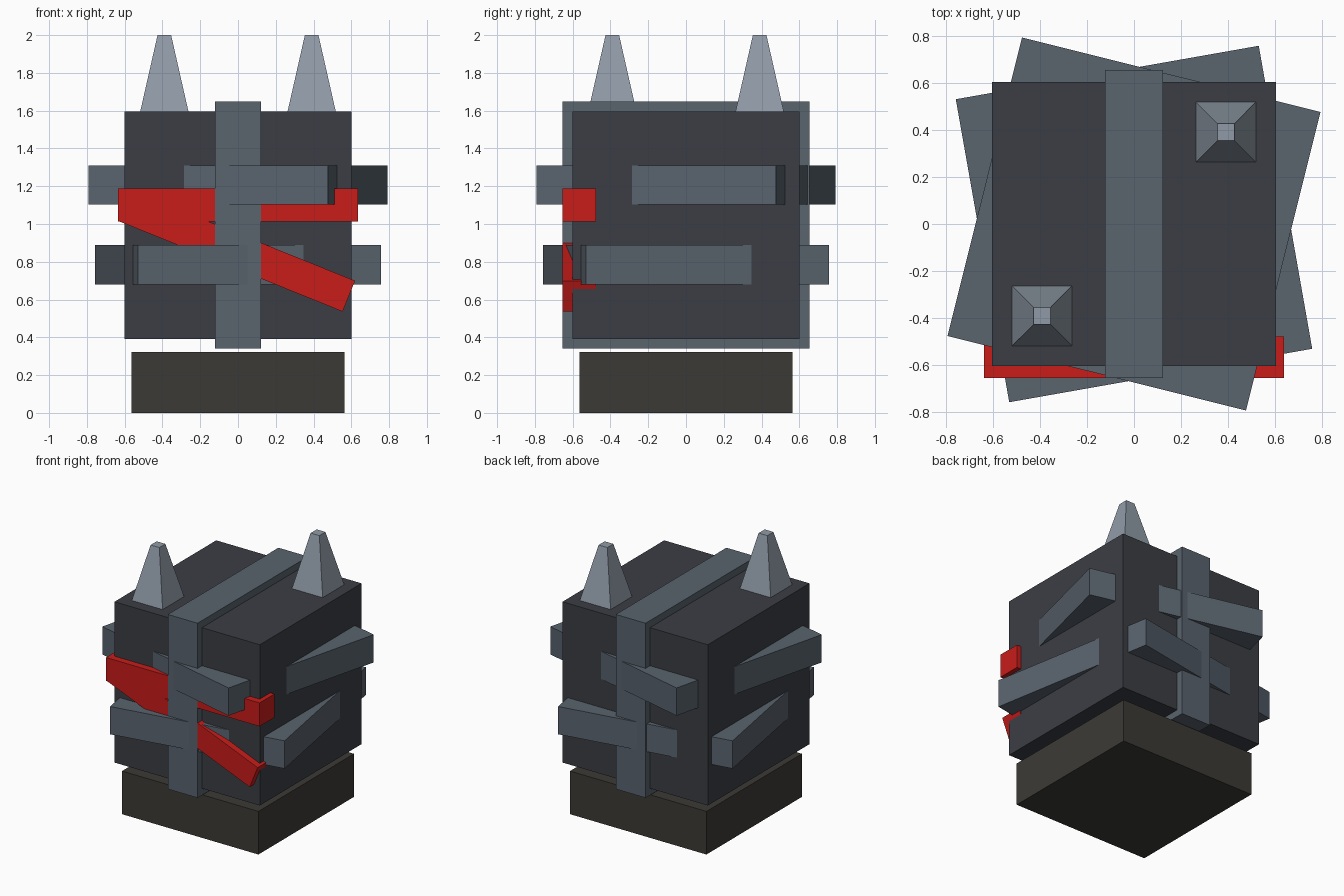
import bpy, bmesh
from math import radians, sqrt
from mathutils import Matrix

if "Cube" in bpy.data.objects:
    bpy.data.objects.remove(bpy.data.objects["Cube"])


def material(name, rgb):
    m = bpy.data.materials.new(name)
    m.diffuse_color = (*rgb, 1)
    m.use_nodes = True
    m.node_tree.nodes["Principled BSDF"].inputs["Base Color"].default_value = m.diffuse_color
    return m


DARK = material("dark_iron", (0.045, 0.048, 0.058))
STEEL = material("steel", (0.10, 0.125, 0.155))
HORN = material("pale_steel", (0.28, 0.33, 0.39))
STONE = material("stone", (0.045, 0.042, 0.036))
RED = material("red", (0.58, 0.012, 0.01))


def finish(name, bm, mat, loc, axis='Z', angle=0):
    mesh = bpy.data.meshes.new(name)
    bm.to_mesh(mesh)
    bm.free()
    mesh.materials.append(mat)
    ob = bpy.data.objects.new(name, mesh)
    ob.matrix_world = Matrix.Translation(loc) @ Matrix.Rotation(radians(angle), 4, axis)
    bpy.context.collection.objects.link(ob)


def box(name, size, loc, mat, axis='Z', angle=0):
    bm = bmesh.new()
    bmesh.ops.create_cube(bm, size=1, matrix=Matrix.Diagonal((*size, 1)))
    finish(name, bm, mat, loc, axis, angle)


def spike(name, base, tip, height, loc, mat):
    # four-sided frustum standing on loc, given by its half widths
    bm = bmesh.new()
    bmesh.ops.create_cone(bm, cap_ends=True, segments=4, radius1=base * sqrt(2),
                          radius2=tip * sqrt(2), depth=height,
                          matrix=Matrix.Translation((0, 0, height / 2))
                          @ Matrix.Rotation(radians(45), 4, 'Z'))
    finish(name, bm, mat, loc)


# Plinth and floating block
box("plinth", (1.13, 1.13, 0.323), (0, 0, 0.1615), STONE)
box("block", (1.204, 1.204, 1.204), (0, 0, 0.993), DARK)

# Steel straps: one upright, two twisted level ones
box("upright_strap", (0.246, 1.308, 1.308), (0, 0, 0.994), STEEL)
box("upper_strap", (1.306, 1.306, 0.208), (0, 0, 1.206), STEEL, 'Z', -14)
box("lower_strap", (1.306, 1.306, 0.208), (0, 0, 0.785), STEEL, 'Z', 10)

# Red bars across the front: one level, one slanted
box("level_red_bar", (1.272, 0.176, 0.176), (0, -0.565, 1.10), RED)
box("slanted_red_bar", (1.272, 0.176, 0.176), (-0.003, -0.565, 0.856), RED, 'Y', 22)

# Spikes on opposite top corners
for side, s in (("front", -1), ("back", 1)):
    spike(side + "_spike", 0.128, 0.036, 0.406, (s * 0.39, s * 0.39, 1.594), HORN)
